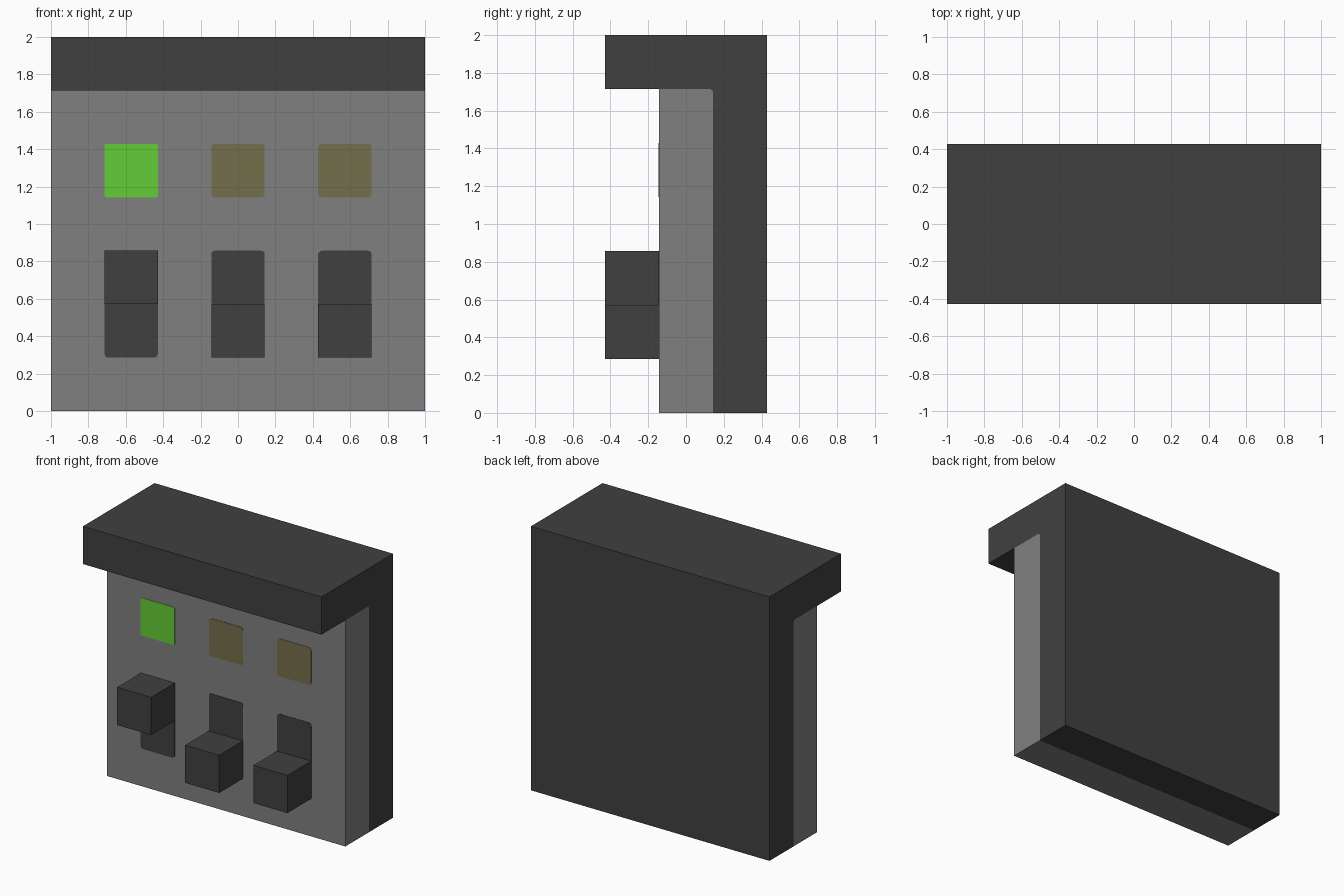
import bpy, bmesh
from math import sin, cos, pi

U = 2 / 7  # one block unit

cube = bpy.data.objects.get("Cube")
if cube:
    bpy.data.objects.remove(cube, do_unlink=True)


def material(name, rgb):
    linear = [((c / 255 + 0.055) / 1.055) ** 2.4 for c in rgb]
    m = bpy.data.materials.new(name)
    m.use_nodes = True
    m.diffuse_color = (*linear, 1)
    m.node_tree.nodes["Principled BSDF"].inputs["Base Color"].default_value = (*linear, 1)
    return m


dark = material("dark grey", (64, 64, 64))
grey = material("mid grey", (128, 128, 128))
green = material("lit green", (100, 204, 56))
olive = material("unlit olive", (116, 110, 75))


def prism(name, points, offset, mat):
    """Extrude a flat outline along the offset vector."""
    bm = bmesh.new()
    face = bm.faces.new([bm.verts.new(p) for p in points])
    ext = bmesh.ops.extrude_face_region(bm, geom=[face])
    moved = [v for v in ext["geom"] if isinstance(v, bmesh.types.BMVert)]
    bmesh.ops.translate(bm, verts=moved, vec=offset)
    bmesh.ops.recalc_face_normals(bm, faces=bm.faces)
    mesh = bpy.data.meshes.new(name)
    bm.to_mesh(mesh)
    bm.free()
    mesh.materials.append(mat)
    obj = bpy.data.objects.new(name, mesh)
    bpy.context.collection.objects.link(obj)
    return obj


def plate(name, x, z, height, radius, mat):
    """Thin rounded rectangle on the front of the panel."""
    y, w, h = -U / 2, U / 2 - radius, height / 2 - radius
    points = []
    for k, (sx, sz) in enumerate([(1, 1), (-1, 1), (-1, -1), (1, -1)]):
        for i in range(4):
            a = (k + i / 3) * pi / 2
            points.append((x + sx * w + radius * cos(a), y, z + sz * h + radius * sin(a)))
    prism(name, points, (0, -0.003, 0), mat)


def side_profile(name, yz, mat):
    prism(name, [(-1, y * U, z * U) for y, z in yz], (2, 0, 0), mat)


# Housing: back wall and overhanging hood in one profile
c = 0.05
side_profile("housing", [(0.5, 0), (1.5, 0), (1.5, 7), (-1.5, 7), (-1.5, 6),
                         (0.5 - c, 6), (0.5, 6 - c)], dark)
# Front panel, fitted into the housing
side_profile("front_panel", [(-0.5, 0), (0.5, 0), (0.5, 6 - c), (0.5 - c, 6), (-0.5, 6)], grey)

# Lamps, slots and switch blocks; the first switch is up and its lamp is lit
for i, side in enumerate(["right", "middle", "left"]):
    x = (i - 1) * 2 * U
    lit = i == 0
    plate(side + "_lamp", x, 4.5 * U, U, 0.008 if lit else 0.02, green if lit else olive)
    plate(side + "_slot", x, 2 * U, 2 * U, 0.02, dark)
    z = (2 if lit else 1) * U
    corners = [(x + sx * U / 2, -U / 2, z + t * U)
               for sx, t in [(-1, 0), (1, 0), (1, 1), (-1, 1)]]
    prism(side + "_switch", corners, (0, -U, 0), dark)
